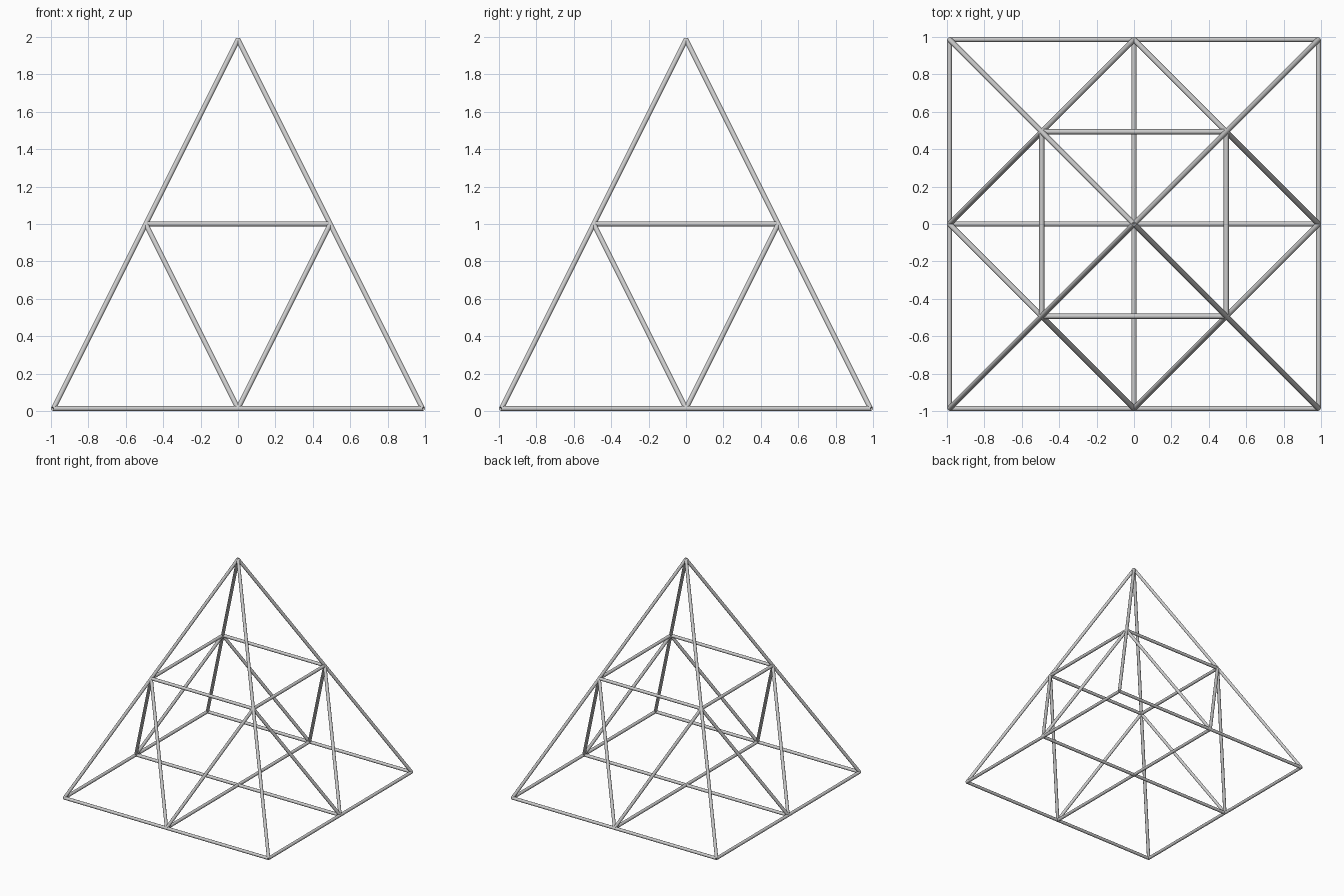
import bpy
from mathutils import Vector

if "Cube" in bpy.data.objects:
    bpy.data.objects.remove(bpy.data.objects["Cube"])

R = 0.0135          # strut radius
A = 1 - R           # half width between strut centres
Z0, Z1 = R, 2 - R   # base and apex centre heights
ZM = (Z0 + Z1) / 2


def strut(name, a, b):
    a, b = Vector(a), Vector(b)
    d = b - a
    bpy.ops.mesh.primitive_cylinder_add(vertices=12, radius=R, depth=d.length,
                                        location=(a + b) / 2)
    ob = bpy.context.object
    ob.name = name
    ob.rotation_euler = d.to_track_quat('Z', 'Y').to_euler()
    bpy.ops.object.shade_smooth_by_angle()


apex = (0, 0, Z1)
signs = [(-1, -1), (1, -1), (1, 1), (-1, 1)]
corners = [(A * x, A * y, Z0) for x, y in signs]
middles = [(A * x / 2, A * y / 2, ZM) for x, y in signs]

for i in range(4):
    j = (i + 1) % 4
    base_mid = (Vector(corners[i]) + Vector(corners[j])) / 2
    # outer pyramid edges
    strut("base_edge", corners[i], corners[j])
    strut("sloping_edge", corners[i], apex)
    # inner triangle on each face
    strut("middle_ring", middles[i], middles[j])
    strut("face_brace", base_mid, middles[i])
    strut("face_brace", base_mid, middles[j])

# floor cross
strut("floor_cross_x", (-A, 0, Z0), (A, 0, Z0))
strut("floor_cross_y", (0, -A, Z0), (0, A, Z0))
